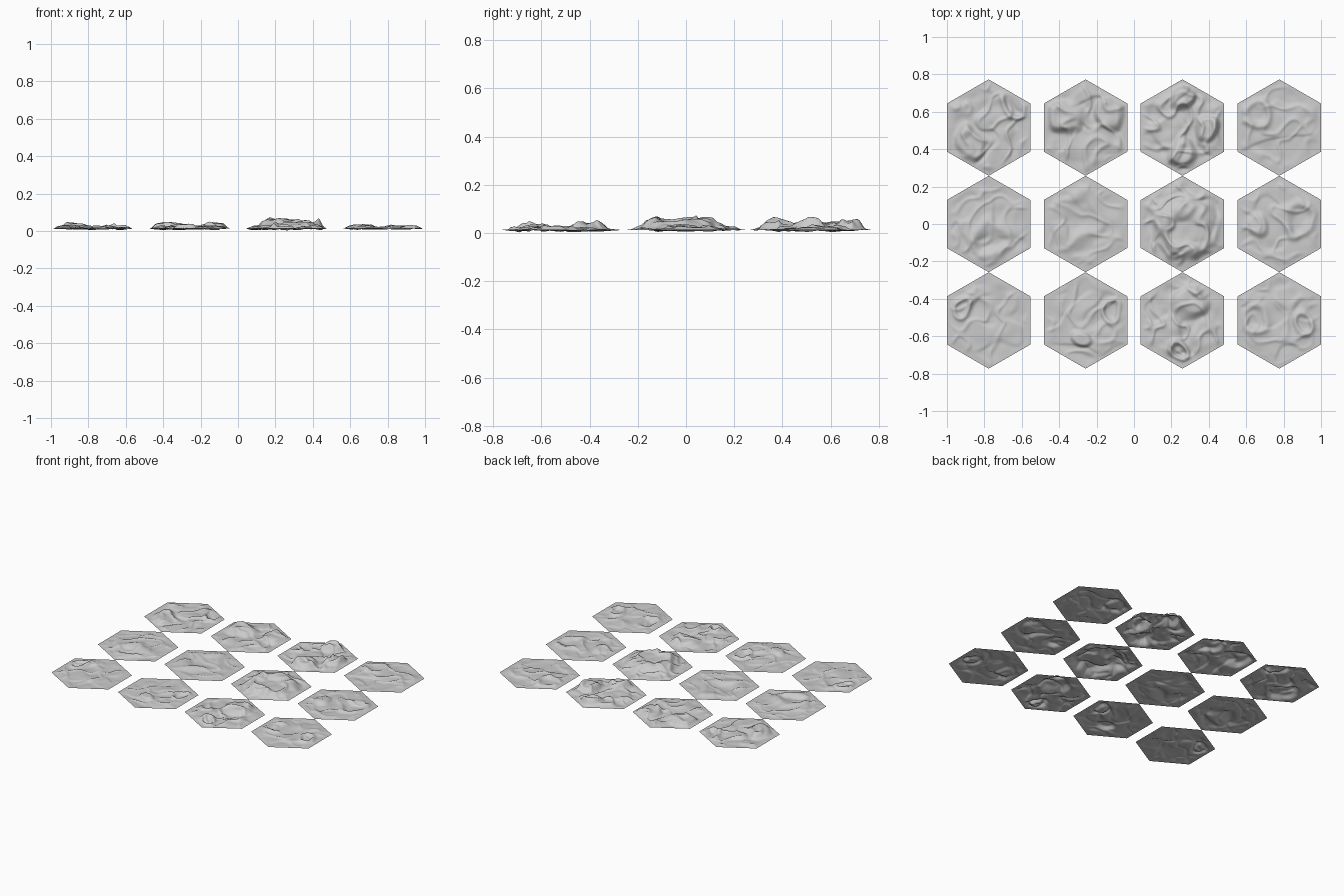
import bpy, bmesh, math
from mathutils import Vector, noise

if "Cube" in bpy.data.objects:
    bpy.data.objects.remove(bpy.data.objects["Cube"])

R = 0.2575      # hexagon corner radius
N = 34          # rings of triangles per tile
BASE = 0.013    # height of every tile rim
C30 = math.cos(math.pi / 6)


def step(a, b, x):
    t = min(1, max(0, (x - a) / (b - a)))
    return t * t * (3 - 2 * t)


def mesa(x, y, r):
    """Flat-topped hill with a steep side."""
    return lambda px, py: 1.5 * (1 - step(r * 0.65, r * 1.2, math.hypot(px - x, py - y)))


def crater(x, y, r):
    """Raised ring around a shallow bowl."""
    def f(px, py):
        d = math.hypot(px - x, py - y) / r
        return math.exp(-((d - 1) / 0.28) ** 2) - 0.3 * (1 - step(0.4, 1, d))
    return f


def relief(x, y, seed, amp, features):
    p = Vector((x * 6, y * 6, seed * 7.3))
    # warp the ground so that hills and rings get irregular outlines
    wx = x + 0.035 * noise.noise(p * 1.4 + Vector((31, 0, 0)))
    wy = y + 0.035 * noise.noise(p * 1.4 + Vector((0, 47, 0)))
    q = Vector((wx * 7, wy * 7, seed * 3.1))
    ledge = step(-0.1, 0.12, noise.noise(q)) - 0.35
    ridge = math.exp(-(noise.noise(q * 1.3) / 0.12) ** 2)
    ground = 0.5 * (ledge + ridge + noise.noise(p * 2.2))
    return amp * (ground + sum(f(wx, wy) for f in features))


def terrain_tile(row, col, amp, *features):
    bm = bmesh.new()
    v = {}
    span = range(-N - 1, N + 1)
    for q in range(-N, N + 1):
        for r in range(-N, N + 1):
            d = max(abs(q), abs(r), abs(q + r)) / N
            if d > 1:
                continue
            x, y = R / N * q * C30, R / N * (q * 0.5 + r)
            z = BASE + step(0, 0.25, 1 - d) * relief(x, y, row * 4 + col + 1, amp, features)
            v[q, r] = bm.verts.new((x, y, min(0.078, max(0, z))))
    for q in span:
        for r in span:
            a, b, c, d = (q, r), (q + 1, r), (q + 1, r + 1), (q, r + 1)
            for tri in ((a, b, d), (b, c, d)):
                if all(k in v for k in tri):
                    bm.faces.new([v[k] for k in tri]).smooth = True
    name = f"terrain_tile_{row + 1}_{col + 1}"
    me = bpy.data.meshes.new(name)
    bm.to_mesh(me)
    bm.free()
    ob = bpy.data.objects.new(name, me)
    ob.location = ((col - 1.5) * 0.518, (1 - row) * 0.5155, 0)
    bpy.context.collection.objects.link(ob)


# Back row: rugged tiles
terrain_tile(0, 0, .016, crater(.13, .12, .06), mesa(-.1, -.08, .09))
terrain_tile(0, 1, .018, mesa(-.11, .06, .09), mesa(.13, .07, .08))
terrain_tile(0, 2, .022, mesa(0, .16, .07), mesa(0, -.14, .08), mesa(.13, 0, .07))
terrain_tile(0, 3, .012, crater(-.13, .08, .07))
# Middle row: shallow rings around one tall plateau
terrain_tile(1, 0, .011, crater(.02, -.08, .09))
terrain_tile(1, 1, .010, crater(-.05, .03, .12))
terrain_tile(1, 2, .026, mesa(.02, -.02, .17))
terrain_tile(1, 3, .011, crater(.1, .03, .08), mesa(-.12, 0, .07))
# Front row: small craters
terrain_tile(2, 0, .012, crater(-.13, .07, .05))
terrain_tile(2, 1, .013, mesa(-.02, -.09, .05), crater(.15, .05, .05))
terrain_tile(2, 2, .018, crater(-.02, -.16, .05), mesa(.05, .1, .09))
terrain_tile(2, 3, .011, crater(-.13, 0, .07), crater(.13, 0, .06))
